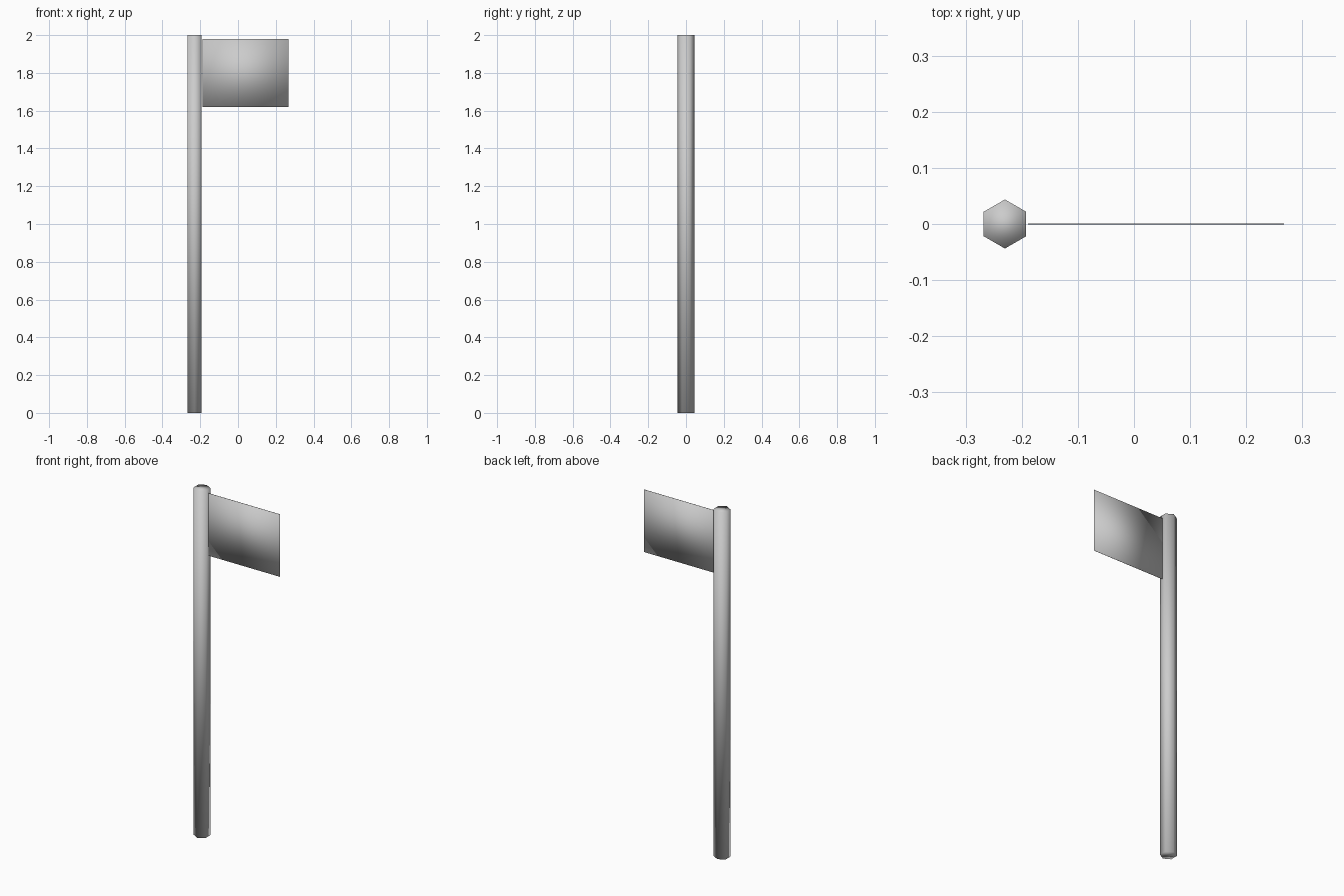
import bpy
from math import radians

if "Cube" in bpy.data.objects:
    bpy.data.objects.remove(bpy.data.objects["Cube"])


def smooth(obj):
    for poly in obj.data.polygons:
        poly.use_smooth = True


# Hexagonal pole with corners pointing front and back
bpy.ops.mesh.primitive_cylinder_add(vertices=6, radius=0.0437, depth=2.0,
                                    location=(-0.23, 0, 1.0))
pole = bpy.context.object
pole.name = "pole"
smooth(pole)

# Thin rectangular flag panel beside the pole
x0, x1, z0, z1 = -0.189, 0.267, 1.62, 1.98
bpy.ops.mesh.primitive_cube_add(size=1, location=((x0 + x1) / 2, 0, (z0 + z1) / 2))
flag = bpy.context.object
flag.name = "flag"
flag.scale = (x1 - x0, 0.0015, z1 - z0)
bpy.ops.object.transform_apply(location=False, rotation=False, scale=True)
smooth(flag)
